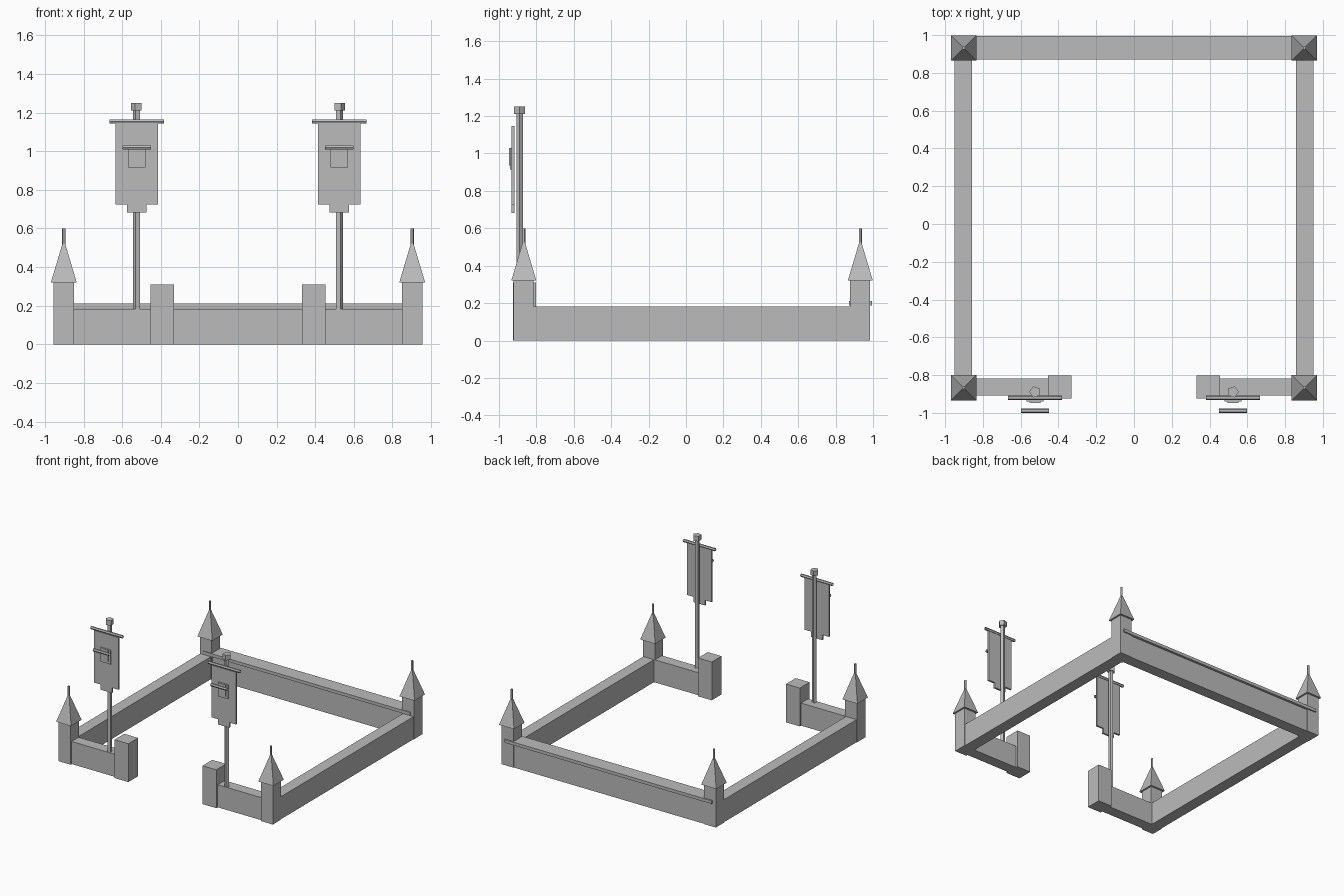
import bpy, bmesh, math
from mathutils import Matrix, Vector

if "Cube" in bpy.data.objects:
    bpy.data.objects.remove(bpy.data.objects["Cube"])

stone = bpy.data.materials.new("stone_grey")
stone.diffuse_color = (0.5, 0.5, 0.5, 1)
stone.use_nodes = True
stone.node_tree.nodes["Principled BSDF"].inputs["Base Color"].default_value = stone.diffuse_color


def finish(name, bm):
    bmesh.ops.recalc_face_normals(bm, faces=bm.faces[:])
    me = bpy.data.meshes.new(name)
    bm.to_mesh(me)
    bm.free()
    me.materials.append(stone)
    ob = bpy.data.objects.new(name, me)
    bpy.context.collection.objects.link(ob)
    return ob


def box(name, x, y, z):
    """Box from (min, max) pairs."""
    bm = bmesh.new()
    size = Matrix.Diagonal((abs(x[1] - x[0]), abs(y[1] - y[0]), abs(z[1] - z[0]), 1))
    mid = Vector((sum(x) / 2, sum(y) / 2, sum(z) / 2))
    bmesh.ops.create_cube(bm, size=1, matrix=Matrix.Translation(mid) @ size)
    return finish(name, bm)


def cone(name, centre, r1, r2, depth, sides, rot, capped=True):
    bm = bmesh.new()
    bmesh.ops.create_cone(bm, cap_ends=capped, segments=sides, radius1=r1, radius2=r2,
                          depth=depth, matrix=Matrix.Translation(centre) @ rot)
    return finish(name, bm)


def turn(angle, axis="Z"):
    return Matrix.Rotation(math.radians(angle), 4, axis)


def plate(name, points, y0, y1):
    """Extrude an x-z outline along y."""
    bm = bmesh.new()
    face = bm.faces.new([bm.verts.new((x, y0, z)) for x, z in points])
    ext = bmesh.ops.extrude_face_region(bm, geom=[face])
    for v in ext["geom"]:
        if isinstance(v, bmesh.types.BMVert):
            v.co.y = y1
    return finish(name, bm)


WALL_TOP = 0.182
TX, FRONT_Y, BACK_Y = 0.902, -0.867, 0.932

# Back wall with its overhanging coping slab
box("back_wall", (-TX, TX), (0.887, 0.98), (0, WALL_TOP))
box("back_coping", (-0.925, 0.925), (0.872, 0.994), (0.186, 0.211))

for side, s in (("left", -1), ("right", 1)):
    # Side wall, front wall and gate post
    box(side + "_wall", (s * 0.857, s * 0.951), (FRONT_Y, BACK_Y), (0, WALL_TOP))
    box(side + "_front_wall", (s * 0.40, s * TX), (-0.907, -0.817), (0, WALL_TOP))
    box(side + "_gate_post", (s * 0.331, s * 0.454), (-0.925, -0.801), (0, 0.309))

    # Corner towers with pyramid roof and spike
    for end, y in (("front", FRONT_Y), ("back", BACK_Y)):
        tag = side + "_" + end
        x = s * TX
        box(tag + "_tower", (x - 0.053, x + 0.053), (y - 0.054, y + 0.052), (0, 0.32))
        cone(tag + "_roof", (x, y, 0.4325), 0.067 * math.sqrt(2), 0, 0.225, 4, turn(45))
        cone(tag + "_spike", (x, y, 0.55), 0.009, 0.009, 0.1, 5, turn(0))

    # Banner pole and cap
    bx = s * 0.524
    py = -0.889
    spin = turn(90 if s < 0 else -90)
    cone(side + "_pole", (bx, py, 0.70), 0.019, 0.019, 1.04, 5, spin)
    cone(side + "_pole_cap", (bx, py, 1.23), 0.031, 0.031, 0.04, 5, spin)

    # Crossbar and stepped banner cloth
    cone(side + "_crossbar", (bx, -0.92, 1.155), 0.012, 0.012, 0.284, 6,
         turn(90, "Y"), False)
    outline = [(-0.11, 1.146), (0.11, 1.146), (0.11, 0.725), (0.051, 0.725),
               (0.051, 0.683), (-0.051, 0.683), (-0.051, 0.725), (-0.11, 0.725)]
    plate(side + "_banner", [(bx + x, z) for x, z in outline], -0.932, -0.917)

    # Banner emblem: layered panel and bar standing in front
    box(side + "_emblem", (bx - 0.045, bx + 0.045), (-0.941, -0.931), (0.915, 1.028))
    box(side + "_emblem_centre", (bx - 0.028, bx + 0.028), (-0.947, -0.940), (0.935, 1.028))
    cone(side + "_emblem_bar", (bx, -0.988, 1.02), 0.012, 0.012, 0.146, 6,
         turn(90, "Y"), False)
